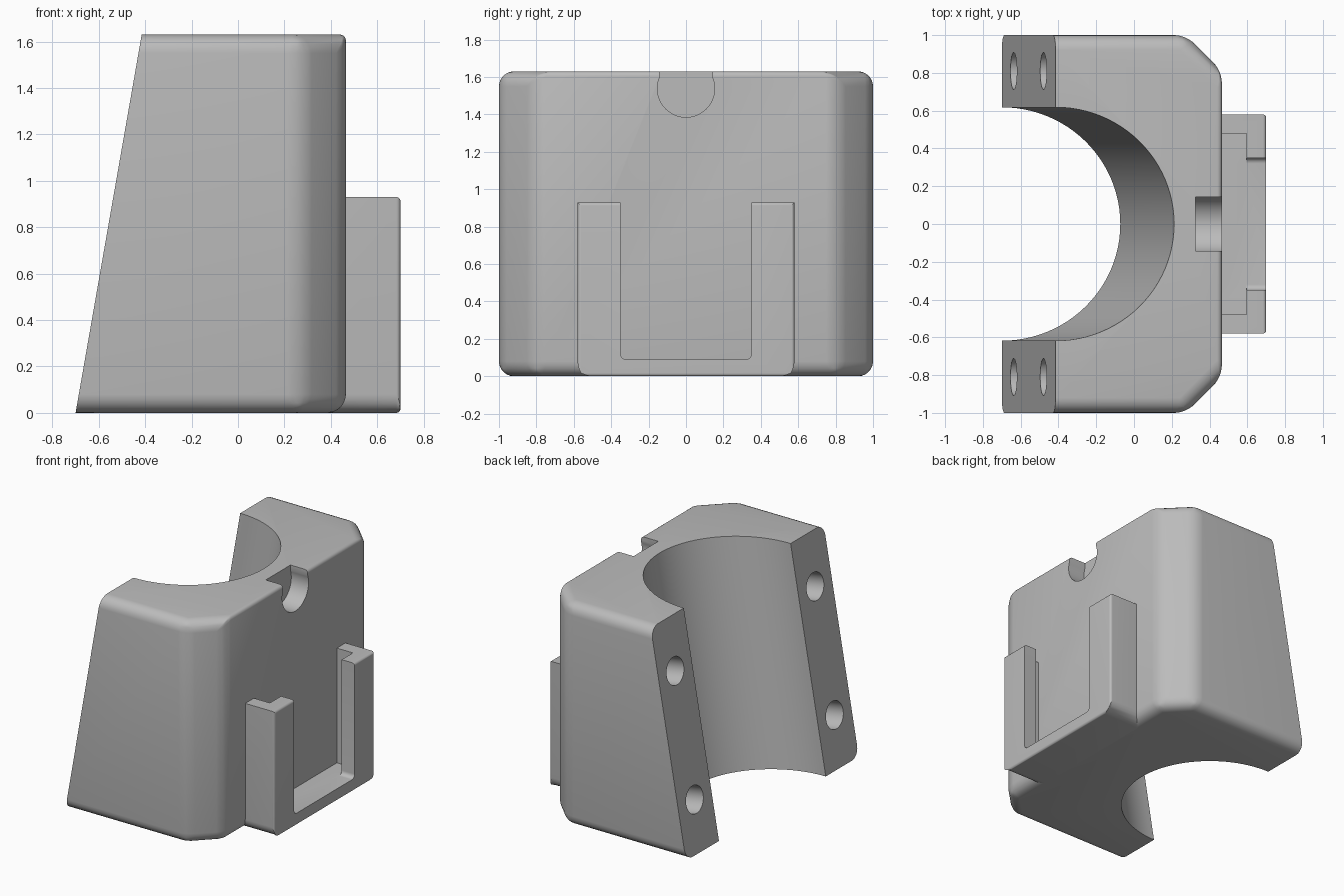
import bpy, bmesh, math
from mathutils import Vector, Matrix

if "Cube" in bpy.data.objects:
    bpy.data.objects.remove(bpy.data.objects["Cube"])

H = 1.63                      # body height
REAR0, REAR1 = -0.70, -0.415  # rear face x at bottom and top
FRONT = 0.465                 # body front face x
TILT = math.atan2(REAR1 - REAR0, H)

grey = bpy.data.materials.new("plain_grey")
grey.diffuse_color = (0.5, 0.5, 0.5, 1)
grey.use_nodes = True
grey.node_tree.nodes["Principled BSDF"].inputs["Base Color"].default_value = grey.diffuse_color


def finish(name, bm):
    bmesh.ops.recalc_face_normals(bm, faces=bm.faces)
    me = bpy.data.meshes.new(name)
    bm.to_mesh(me)
    bm.free()
    me.materials.append(grey)
    ob = bpy.data.objects.new(name, me)
    bpy.context.collection.objects.link(ob)
    return ob


def apply(ob, mod):
    bpy.ops.object.select_all(action='DESELECT')
    bpy.context.view_layer.objects.active = ob
    ob.select_set(True)
    bpy.ops.object.modifier_apply(modifier=mod.name)


def prism(name, outline, z0, z1, top_rear=None, radius=None):
    """Extruded outline; radius(midpoint, direction) gives each edge's fillet."""
    bm = bmesh.new()
    low = [bm.verts.new((x, y, z0)) for x, y in outline]
    xmin = min(x for x, y in outline)
    high = [bm.verts.new((top_rear if top_rear is not None and x == xmin else x, y, z1))
            for x, y in outline]
    n = len(outline)
    bm.faces.new(low)
    bm.faces.new(high)
    for i in range(n):
        j = (i + 1) % n
        bm.faces.new((low[i], low[j], high[j], high[i]))
    if radius:
        lay = bm.edges.layers.float.new("bevel_weight_edge")
        for e in bm.edges:
            a, b = (v.co for v in e.verts)
            e[lay] = radius((a + b) / 2, (b - a).normalized()) / 0.1
    ob = finish(name, bm)
    if radius:
        m = ob.modifiers.new("fillet", 'BEVEL')
        m.limit_method, m.width, m.segments = 'WEIGHT', 0.1, 6
        m.use_clamp_overlap = False
        apply(ob, m)
    return ob


def box(name, x0, x1, y0, y1, z0, z1, radius=None):
    return prism(name, [(x0, y0), (x1, y0), (x1, y1), (x0, y1)], z0, z1, radius=radius)


def cylinder(name, r, length, centre, tilt, sides):
    bm = bmesh.new()
    bmesh.ops.create_cone(bm, cap_ends=True, segments=sides, radius1=r, radius2=r, depth=length,
                          matrix=Matrix.Translation(centre) @ Matrix.Rotation(tilt, 4, 'Y'))
    return finish(name, bm)


def cut(ob, tool):
    m = ob.modifiers.new("cut", 'BOOLEAN')
    m.operation, m.solver, m.object = 'DIFFERENCE', 'EXACT', tool
    apply(ob, m)
    bpy.data.objects.remove(tool)


def smooth(ob):
    bpy.ops.object.select_all(action='DESELECT')
    bpy.context.view_layer.objects.active = ob
    ob.select_set(True)
    bpy.ops.object.shade_smooth_by_angle(angle=math.radians(30))


# Clamp body: chamfered block with slanted rear and rounded edges
def body_radius(mid, d):
    if abs(d.z) > 0.5:
        return 0.06 if mid.x > 0 else 0
    if mid.x < REAR1 + 0.01:
        return 0
    if mid.z > 1 and mid.x > FRONT - 0.01:
        return 0.025
    return 0.08


body = prism("clamp_body", [(REAR0, -1), (0.275, -1), (FRONT, -0.81), (FRONT, 0.81),
                            (0.275, 1), (REAR0, 1)], 0, H, REAR1, body_radius)

# Tilted bore, its axis lying in the rear face
cut(body, cylinder("bore_cutter", 0.618, 4, ((REAR0 + REAR1) / 2, 0, H / 2), TILT, 96))

# Four screw holes square to the rear face
for y in (-0.81, 0.81):
    for z in (0.36, 1.26):
        x = REAR0 + (REAR1 - REAR0) * z / H
        cut(body, cylinder("hole_cutter", 0.098, 0.6, (x, y, z), TILT + math.pi / 2, 40))

# Round notch in the front, open at the top
cut(body, cylinder("notch_cutter", 0.153, 0.4, (0.525, 0, 1.538), math.pi / 2, 48))
cut(body, box("notch_opening", 0.325, 0.8, -0.143, 0.143, 1.575, 1.8))
smooth(body)


# Belt clip holder on the front: block, pocket and window
def holder_radius(mid, d):
    if abs(d.x) > 0.5:
        return 0.08 if mid.z < 0.1 else 0
    return 0.018 if mid.x > 0.6 else 0


holder = box("slide_holder", 0.385, 0.70, -0.58, 0.58, 0, 0.93, holder_radius)
cut(holder, box("pocket_cutter", 0.2, 0.595, -0.48, 0.48, 0.09, 1.2))
cut(holder, box("window_cutter", 0.5, 0.9, -0.35, 0.35, 0.09, 1.2,
                lambda mid, d: 0.03 if abs(d.x) > 0.5 and mid.z < 0.2 else 0))
smooth(holder)
